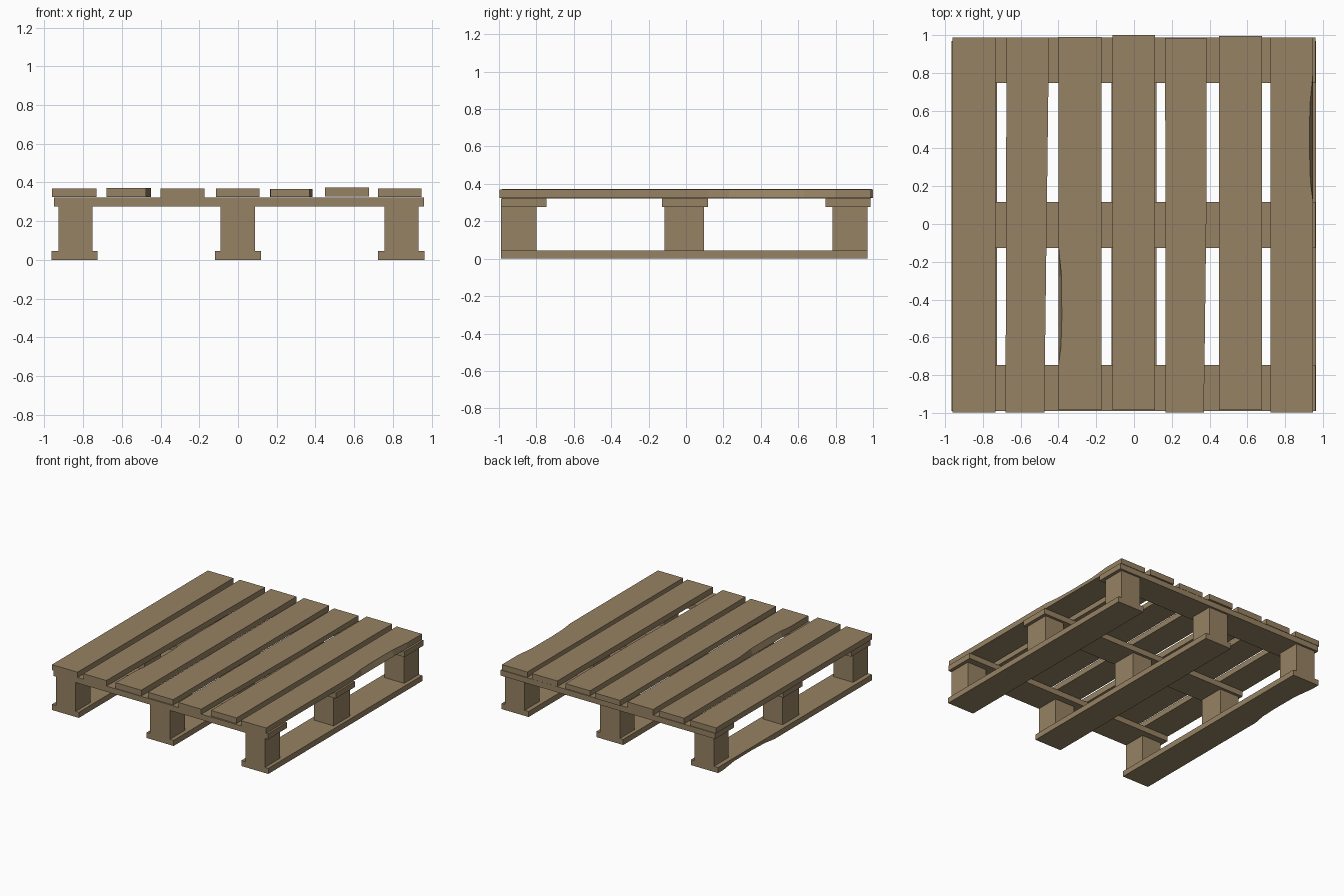
import bpy

if "Cube" in bpy.data.objects:
    bpy.data.objects.remove(bpy.data.objects["Cube"])

wood = bpy.data.materials.new("weathered wood")
wood.diffuse_color = (0.305, 0.223, 0.125, 1)
wood.use_nodes = True
wood.node_tree.nodes["Principled BSDF"].inputs["Base Color"].default_value = wood.diffuse_color


def prism(name, bottom, top, z0, z1):
    """Solid between two matching counter-clockwise outlines."""
    n = len(bottom)
    verts = [(x, y, z0) for x, y in bottom] + [(x, y, z1) for x, y in top]
    faces = [tuple(reversed(range(n))), tuple(range(n, 2 * n))]
    faces += [(i, (i + 1) % n, n + (i + 1) % n, n + i) for i in range(n)]
    mesh = bpy.data.meshes.new(name)
    mesh.from_pydata(verts, [], faces)
    mesh.materials.append(wood)
    obj = bpy.data.objects.new(name, mesh)
    bpy.context.collection.objects.link(obj)
    return obj


def box(name, x0, x1, y0, y1, z0, z1):
    o = [(x0, y0), (x1, y0), (x1, y1), (x0, y1)]
    return prism(name, o, o, z0, z1)


def chipped(name, x0, x1, y0, y1, z0, z1, side, ya, yb, depth, lower=False):
    """Board with one long edge split away between ya and yb."""
    cuts = [(0, 0), (0.16, 0.75), (0.4, 1), (0.75, 0.9), (1, 0)]

    def outline(d):
        pts = [(t * (yb - ya) + ya, d * c) for t, c in cuts]
        if side > 0:
            mid = [(x1 - c, y) for y, c in pts]
            return [(x0, y0), (x1, y0)] + mid + [(x1, y1), (x0, y1)]
        mid = [(x0 + c, y) for y, c in reversed(pts)]
        return [(x0, y0), (x1, y0), (x1, y1), (x0, y1)] + mid

    a, b = outline(0), outline(depth)
    return prism(name, b if lower else a, a if lower else b, z0, z1)


# Bottom runners
chipped("left_runner", -0.965, -0.725, -0.99, 0.97, 0, 0.045, -1, 0.25, 0.9, 0.025, True)
box("middle_runner", -0.12, 0.12, -0.99, 0.97, 0, 0.045)
box("right_runner", 0.723, 0.963, -0.99, 0.97, 0, 0.045)

# Nine spacer blocks
for i, (x0, x1) in enumerate([(-0.928, -0.753), (-0.09, 0.087), (0.758, 0.933)]):
    for j, (y0, y1) in enumerate([(-0.99, -0.80), (-0.115, 0.095), (0.782, 0.97)]):
        box(f"block_{i}_{j}", x0, x1, y0, y1, 0.045, 0.277)

# Cross boards
for i, (y0, y1) in enumerate([(-0.99, -0.747), (-0.127, 0.117), (0.747, 0.987)]):
    box(f"cross_board_{i}", -0.95, 0.96, y0, y1, 0.277, 0.322)

# Deck planks, two of them tapered and two chipped
Z0, Z1 = 0.325, 0.369
box("deck_plank_1", -0.96, -0.732, -0.997, 0.987, Z0, Z1)
taper2 = [(-0.68, -0.997), (-0.475, -0.997), (-0.45, 0.987), (-0.675, 0.987)]
prism("deck_plank_2", taper2, taper2, Z0, Z1 + 0.002)
chipped("deck_plank_3", -0.4, -0.172, -0.985, 0.99, 0.322, Z1, -1, -0.75, -0.12, 0.018)
box("deck_plank_4", -0.113, 0.112, -0.985, 1.0, Z0, Z1)
taper5 = [(0.167, -0.997), (0.37, -0.997), (0.385, 0.2), (0.385, 0.985), (0.165, 0.985)]
prism("deck_plank_5", taper5, taper5, Z0, Z1 - 0.003)
box("deck_plank_6", 0.45, 0.677, -0.985, 0.995, 0.327, Z1 + 0.004)
chipped("deck_plank_7", 0.723, 0.948, -0.997, 0.987, Z0, Z1, 1, 0.12, 0.8, 0.019)
